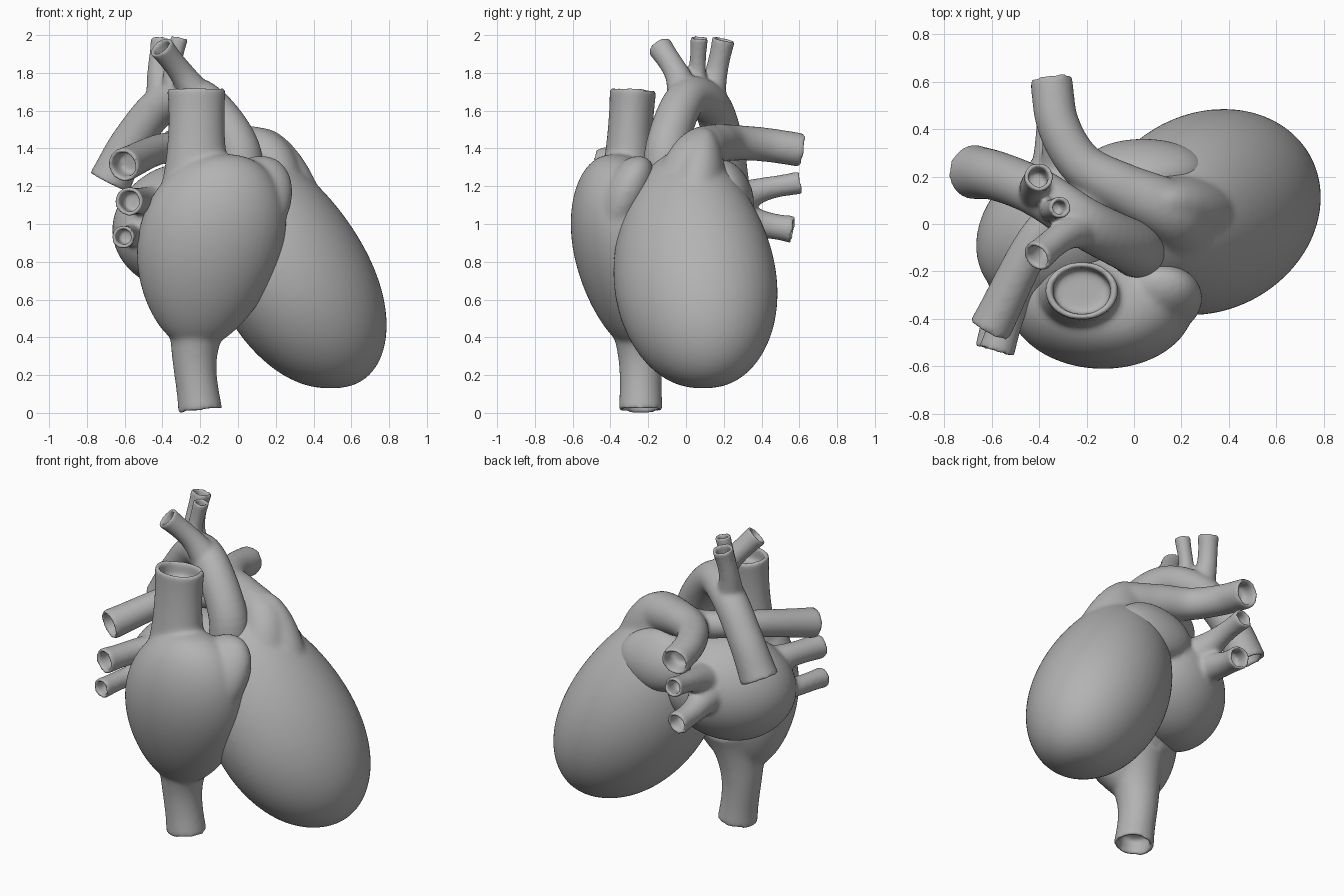
import bpy, bmesh, math
from mathutils import Vector

SIDES = 48
STEPS = 8

cube = bpy.data.objects.get("Cube")
if cube:
    bpy.data.objects.remove(cube, do_unlink=True)

# Single colour for the whole model
grey = (0.45, 0.45, 0.45, 1)
tissue = bpy.data.materials.new("grey_tissue")
tissue.use_nodes = True
tissue.diffuse_color = grey
tissue.node_tree.nodes["Principled BSDF"].inputs["Base Color"].default_value = grey


def skin(bm, rings):
    """Closed solid through a list of (centre, axis u, axis v) rings."""
    angles = [math.tau * i / SIDES for i in range(SIDES)]
    loops = [[bm.verts.new(centre + u * math.cos(a) + v * math.sin(a)) for a in angles]
             for centre, u, v in rings]
    for lower, upper in zip(loops, loops[1:]):
        for i in range(SIDES):
            j = (i + 1) % SIDES
            bm.faces.new((lower[i], lower[j], upper[j], upper[i]))
    bm.faces.new(loops[0][::-1])
    bm.faces.new(loops[-1])


def chamber(bm, low, high, width, depth, widest=0.5, fullness=0.5, shear=0):
    """Leaning egg of level ellipses, widest at a given share of its height."""
    low, high = Vector(low), Vector(high)
    skew = math.log(0.5) / math.log(widest)
    count = STEPS * 5
    rings = []
    for i in range(count + 1):
        # Cosine spacing packs rings towards both tips
        t = (1 - math.cos(math.pi * i / count)) / 2
        swell = max(math.sin(math.pi * t ** skew), 0.0001) ** fullness
        rings.append((low.lerp(high, t), Vector((width, shear, 0)) * swell, Vector((0, depth, 0)) * swell))
    skin(bm, rings)


def smooth_path(points):
    """Catmull-Rom curve through the points."""
    pts = [Vector(p) for p in points]
    pts = [pts[0] * 2 - pts[1]] + pts + [pts[-1] * 2 - pts[-2]]
    path = []
    for a, b, c, d in zip(pts, pts[1:], pts[2:], pts[3:]):
        for k in range(STEPS):
            t = k / STEPS
            path.append(b + ((c - a) * t + (a * 2 - b * 5 + c * 4 - d) * t ** 2
                             + (b * 3 - a - c * 3 + d) * t ** 3) / 2)
    return path + [pts[-2]]


def vessel(bm, radius, *points, root=1.8, squash=1, flare=0.15):
    """Tube with a widened root, a slightly flared rim and a hollow mouth."""
    path = smooth_path(points)
    last = len(path) - 1
    heading = [(path[min(i + 1, last)] - path[max(i - 1, 0)]).normalized() for i in range(last + 1)]
    side = heading[0].cross(Vector((0, 1, 0))).normalized()
    rings = []
    for i, centre in enumerate(path):
        if i:
            side = heading[i - 1].rotation_difference(heading[i]) @ side
        t = i / last
        r = radius * (1 + (root - 1) * (1 - t) ** 3 + flare * t ** 6)
        rings.append((centre, side * r, heading[i].cross(side) * r * squash))
    # Turn inward over the rim and back down the bore
    centre, u, v = rings[-1]
    bore = 0.85 - 0.01 / radius
    for inset in (0, 0.5, 1):
        rings.append((centre - heading[-1] * inset * 0.1, u * bore, v * bore))
    skin(bm, rings)


def fuse(name, bm, voxel=0.012, softness=12):
    """Merge overlapping solids into one soft surface."""
    bmesh.ops.recalc_face_normals(bm, faces=bm.faces)
    mesh = bpy.data.meshes.new(name)
    bm.to_mesh(mesh)
    bm.free()
    mesh.materials.append(tissue)
    mesh.shade_smooth()
    obj = bpy.data.objects.new(name, mesh)
    bpy.context.collection.objects.link(obj)
    remesh = obj.modifiers.new("fuse", 'REMESH')
    remesh.mode = 'VOXEL'
    remesh.voxel_size = voxel
    remesh.use_smooth_shade = True
    soften = obj.modifiers.new("soften", 'SMOOTH')
    soften.iterations = softness


# Ventricles with the outflow, pulmonary trunk and its two arteries
bm = bmesh.new()
chamber(bm, (0.49, 0.09, 0.13), (0.08, 0, 1.4), width=0.44, depth=0.43, widest=0.44, shear=0.05)
chamber(bm, (0.3, -0.05, 0.6), (0.13, 0.1, 1.51), width=0.25, depth=0.17)
vessel(bm, 0.09, (0.2, -0.05, 1.1), (0.15, 0.05, 1.35), (-0.05, 0.15, 1.42),
       (-0.22, 0.25, 1.43), (-0.32, 0.42, 1.42), (-0.35, 0.62, 1.39), root=2, flare=0)
vessel(bm, 0.08, (0, 0.15, 1.4), (-0.2, 0.1, 1.4), (-0.4, -0.05, 1.4), (-0.61, -0.45, 1.31), root=1.2)
fuse("ventricles_and_pulmonary_artery", bm, softness=20)

# Right atrium with its auricle and the two great veins
bm = bmesh.new()
chamber(bm, (-0.22, -0.27, 0.34), (-0.08, -0.37, 1.37), width=0.39, depth=0.28, widest=0.57, fullness=0.4)
chamber(bm, (0.09, -0.42, 0.85), (0.12, -0.25, 1.36), width=0.18, depth=0.13, widest=0.6, fullness=0.4)
vessel(bm, 0.145, (-0.22, -0.31, 1.05), (-0.22, -0.3, 1.4), (-0.22, -0.28, 1.72),
       root=1.6, squash=0.8, flare=0.08)
vessel(bm, 0.108, (-0.2, -0.25, 0.6), (-0.23, -0.24, 0.3), (-0.2, -0.24, 0.01), root=1.9, flare=0.1)
fuse("right_atrium_and_great_veins", bm, softness=20)

# Left atrium with its auricle and four veins
bm = bmesh.new()
chamber(bm, (-0.33, -0.04, 0.66), (-0.28, 0, 1.32), width=0.36, depth=0.33, fullness=0.45, shear=0.07)
chamber(bm, (0.04, 0.27, 0.98), (0.04, 0.2, 1.34), width=0.26, depth=0.12)
vessel(bm, 0.068, (-0.4, -0.15, 1.1), (-0.5, -0.3, 1.12), (-0.58, -0.54, 1.12))
vessel(bm, 0.055, (-0.45, -0.15, 0.95), (-0.56, -0.3, 0.94), (-0.61, -0.53, 0.93))
vessel(bm, 0.055, (-0.28, 0.2, 1.1), (-0.32, 0.4, 1.18), (-0.33, 0.61, 1.22), root=2.5)
vessel(bm, 0.065, (-0.32, 0.2, 1.05), (-0.34, 0.4, 1), (-0.33, 0.57, 0.97), root=2)
fuse("left_atrium_and_veins", bm)

# Aortic arch with its three upper branches
bm = bmesh.new()
vessel(bm, 0.1, (0, -0.1, 1.1), (0, -0.1, 1.4), (-0.2, 0, 1.66), (-0.4, 0.13, 1.63),
       (-0.57, 0.2, 1.43), (-0.68, 0.22, 1.22), root=1.3)
vessel(bm, 0.06, (-0.2, 0, 1.65), (-0.3, -0.05, 1.8), (-0.41, -0.14, 1.94))
vessel(bm, 0.042, (-0.33, 0.06, 1.65), (-0.35, 0.06, 1.8), (-0.31, 0.07, 1.99))
vessel(bm, 0.055, (-0.4, 0.12, 1.62), (-0.42, 0.16, 1.8), (-0.4, 0.2, 1.98))
fuse("aorta_and_branches", bm, voxel=0.01)
